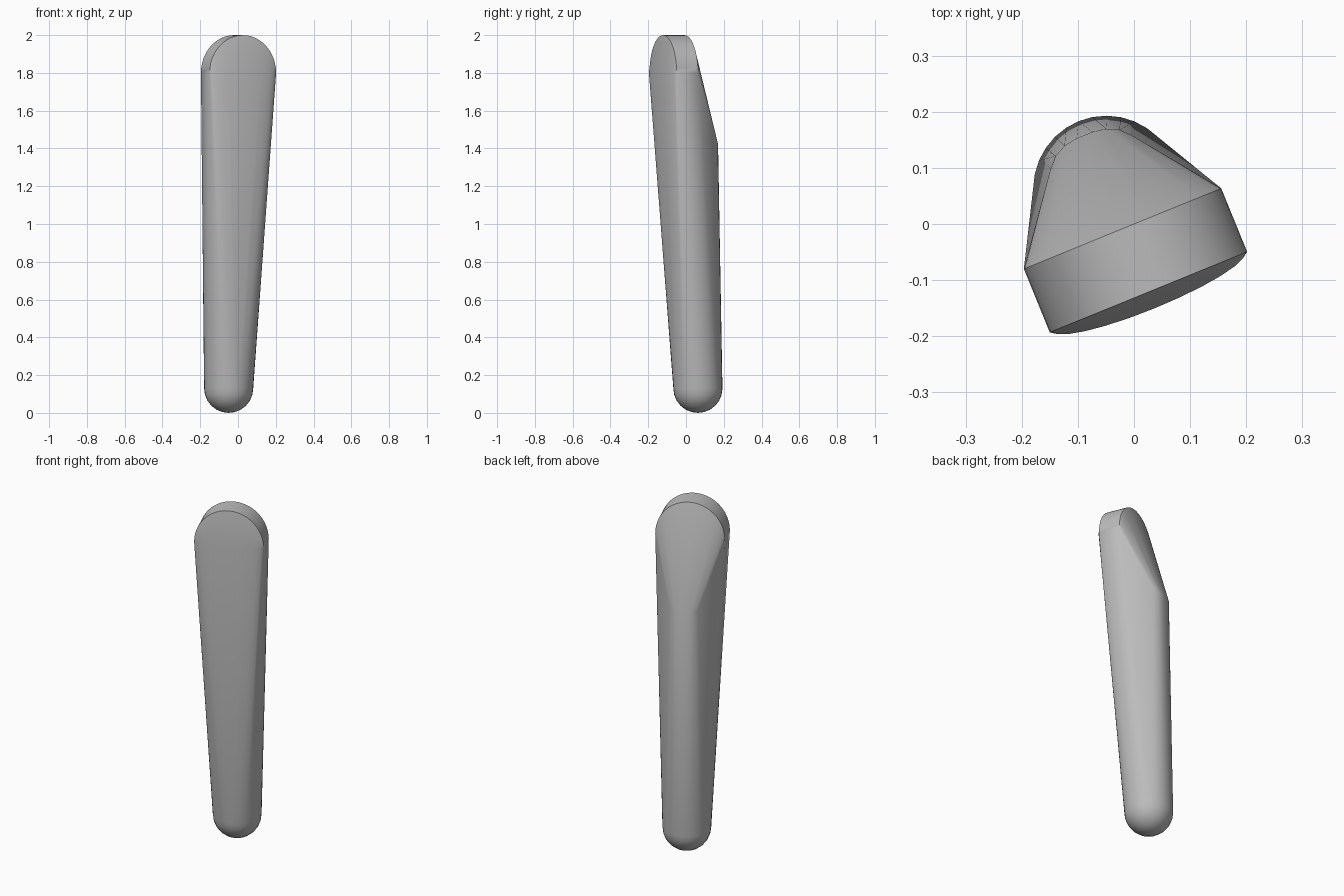
import bpy, bmesh
from math import sin, cos, pi, radians
from mathutils import Matrix

cube = bpy.data.objects.get("Cube")
if cube:
    bpy.data.objects.remove(cube, do_unlink=True)

grey = bpy.data.materials.new("plain grey")
grey.use_nodes = True
colour = (0.5, 0.5, 0.5, 1)
grey.diffuse_color = colour
grey.node_tree.nodes["Principled BSDF"].inputs["Base Color"].default_value = colour

MID = -0.022          # middle of the bar across its width
HALF = 0.19           # half width of the wide end
SHOULDER = 1.8        # height where the round top begins
BALL = 0.13           # radius of the round foot

bm = bmesh.new()

# Round foot
bmesh.ops.create_uvsphere(bm, u_segments=32, v_segments=12, radius=BALL,
                          matrix=Matrix.Translation((MID, 0.077, BALL)))

# Round top: the same arch at the back and the front of a thin slab
STEPS = 24
for depth in (0.0, -0.122):
    for i in range(STEPS + 1):
        a = pi * i / STEPS
        bm.verts.new((MID + HALF * cos(a), depth, SHOULDER + 0.2 * sin(a)))

# Shallow bulge across the front at the shoulder
for i in range(1, 12):
    a = pi * i / 12
    bm.verts.new((MID + 0.185 * cos(a), -0.122 - 0.031 * sin(a), SHOULDER))

# Rounded end of the back ridge, where the sloping cut begins
for x, y, z in ((0.078, 0.148, 1.45), (0.062, 0.165, 1.43),
                (0.04, 0.176, 1.42), (0.015, 0.18, 1.415)):
    for side in (-1, 1):
        bm.verts.new((MID + side * x, y, z))

# Stretch one skin over all the parts
hull = bmesh.ops.convex_hull(bm, input=bm.verts[:])
inside = [g for g in hull["geom_interior"] if isinstance(g, bmesh.types.BMVert)]
bmesh.ops.delete(bm, geom=inside, context='VERTS')
old = [f for f in hull["geom_unused"] if isinstance(f, bmesh.types.BMFace) and f.is_valid]
bmesh.ops.delete(bm, geom=old, context='FACES')
bmesh.ops.dissolve_limit(bm, angle_limit=radians(0.5), verts=bm.verts[:], edges=bm.edges[:])
bmesh.ops.recalc_face_normals(bm, faces=bm.faces[:])

# Turn the bar about the upright axis
bmesh.ops.rotate(bm, verts=bm.verts[:], cent=(0, 0, 0),
                 matrix=Matrix.Rotation(radians(22.2), 3, 'Z'))

mesh = bpy.data.meshes.new("tapered_bar")
bm.to_mesh(mesh)
bm.free()
mesh.materials.append(grey)
bar = bpy.data.objects.new("tapered_bar", mesh)
bpy.context.collection.objects.link(bar)
bpy.context.view_layer.objects.active = bar
bar.select_set(True)
bpy.ops.object.shade_smooth_by_angle(angle=radians(30))
